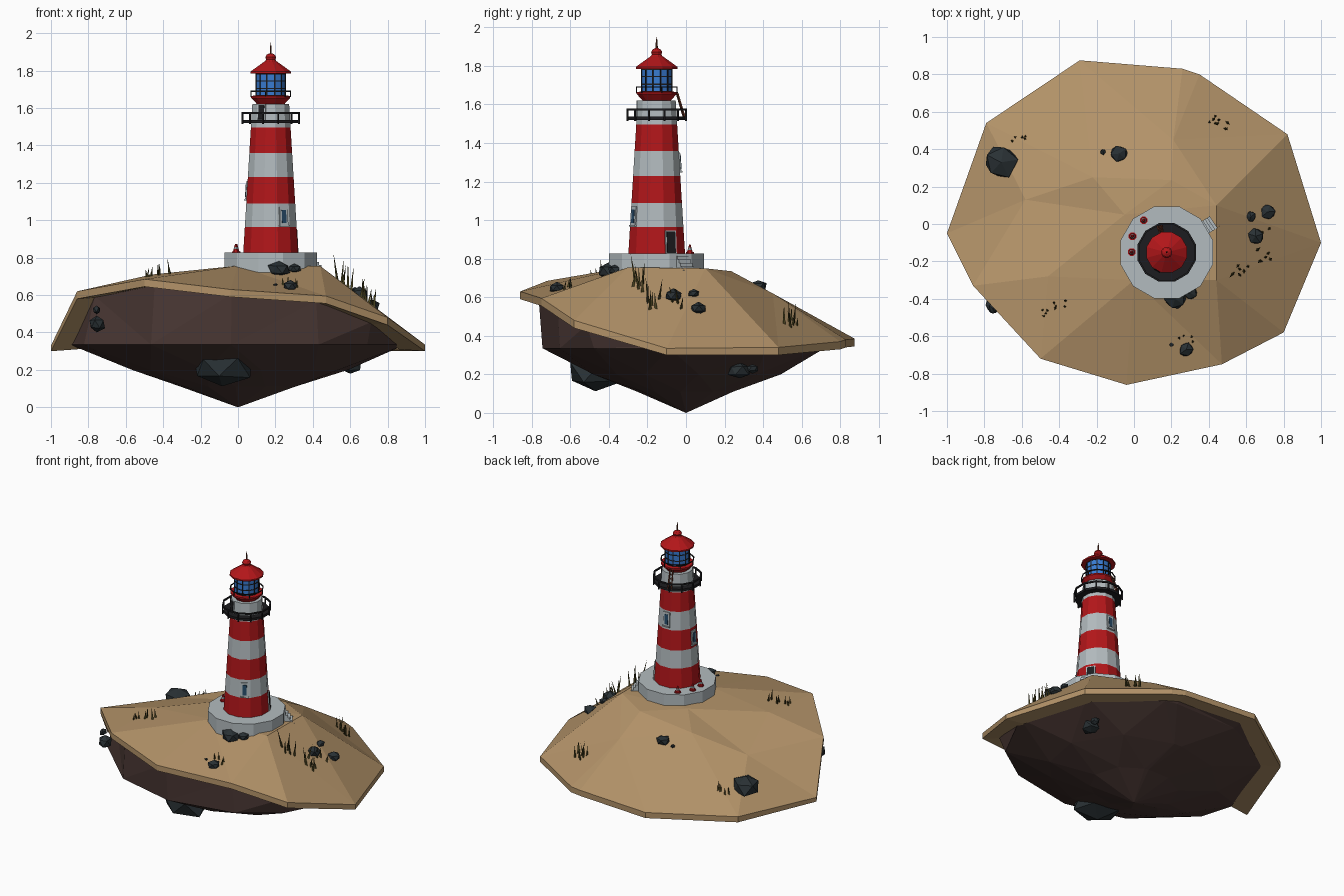
import bpy, bmesh, math, random
from mathutils import Vector, Matrix
from mathutils.geometry import delaunay_2d_cdt
from mathutils.bvhtree import BVHTree

if "Cube" in bpy.data.objects:
    bpy.data.objects.remove(bpy.data.objects["Cube"])

random.seed(4)
CX, CY = 0.175, -0.152          # tower axis
SIDES = 12


def material(name, r, g, b):
    m = bpy.data.materials.new(name)
    m.diffuse_color = (r, g, b, 1)
    m.use_nodes = True
    m.node_tree.nodes["Principled BSDF"].inputs["Base Color"].default_value = m.diffuse_color
    return m


SAND = material("sand", .45, .29, .14)
EARTH = material("earth", .07, .04, .035)
STONE = material("stone", .022, .03, .034)
RED = material("red", .45, .008, .01)
WHITE = material("white", .45, .5, .52)
BLACK = material("black", .012, .012, .014)
BLUE = material("blue", .04, .2, .65)
DARKGLASS = material("dark_glass", .02, .07, .14)
GRASS = material("grass", .06, .05, .012)
RUST = material("rust", .12, .03, .015)


def finish(name, bm, mat):
    bmesh.ops.remove_doubles(bm, verts=bm.verts, dist=1e-5)
    bmesh.ops.recalc_face_normals(bm, faces=bm.faces)
    me = bpy.data.meshes.new(name)
    bm.to_mesh(me)
    me.materials.append(mat)
    ob = bpy.data.objects.new(name, me)
    bpy.context.collection.objects.link(ob)
    return ob


def bridge(bm, a, b):
    n = len(a)
    for i in range(n):
        j = (i + 1) % n
        bm.faces.new((a[i], a[j], b[j], b[i]))


def lathe(bm, profile, closed=False, n=SIDES, x=CX, y=CY):
    rows = []
    for r, z in profile:
        r = max(r, 1e-4)
        rows.append([bm.verts.new((x + r * math.cos((i + .5) * math.tau / n),
                                   y + r * math.sin((i + .5) * math.tau / n), z)) for i in range(n)])
    for a, b in zip(rows, rows[1:]):
        bridge(bm, a, b)
    if closed:
        bridge(bm, rows[-1], rows[0])
    else:
        bm.faces.new(rows[0][::-1])
        bm.faces.new(rows[-1])


def turned(name, profile, mat, **kw):
    bm = bmesh.new()
    lathe(bm, profile, **kw)
    finish(name, bm, mat)


def hoop(bm, r, z, t):
    lathe(bm, [(r - t, z - t), (r + t, z - t), (r + t, z + t), (r - t, z + t)], closed=True)


def radial_box(bm, size, ang, r, z, lean=0):
    # size = depth, width, height; set at a distance from the tower axis
    m = (Matrix.Translation((CX, CY, 0)) @ Matrix.Rotation(math.radians(ang), 4, 'Z')
         @ Matrix.Translation((r, 0, z)) @ Matrix.Rotation(lean, 4, 'Y') @ Matrix.Diagonal((*size, 1)))
    bmesh.ops.create_cube(bm, size=1, matrix=m)


def spike(bm, base, direction, r, length, seg=3):
    d = Vector(direction).normalized()
    m = Matrix.Translation(Vector(base) + d * length / 2) @ d.to_track_quat('Z', 'Y').to_matrix().to_4x4()
    bmesh.ops.create_cone(bm, cap_ends=True, segments=seg, radius1=r, radius2=0, depth=length, matrix=m)


def boulder(bm, loc, sx, sy, sz):
    m = Matrix.Translation(loc) @ Matrix.Diagonal((sx, sy, sz, 1)) @ Matrix.Rotation(random.random() * 6, 4, 'Z')
    for v in bmesh.ops.create_icosphere(bm, subdivisions=1, radius=1, matrix=m)['verts']:
        v.co += (v.co - Vector(loc)) * random.uniform(-.12, .12)


# sand cap: faceted top, thin rim, underside lip
rim = [(-.29, .875, .385), (.26, .83, .38), (.35, .80, .37), (.82, .48, .34), (1, -.10, .335), (.80, -.58, .48),
       (.47, -.75, .595), (-.04, -.86, .63), (-.50, -.72, .685), (-.86, -.33, .62), (-1, -.05, .33), (-.79, .54, .36)]
inner = [(-.46, -.28, .71), (-.58, .13, .59), (-.22, .25, .70), (.21, .45, .62), (.2, .235, .735),
         (.44, .1, .75), (.44, -.3, .755), (0, -.3, .757), (-.05, .05, .75)]
pts = rim + inner
res = delaunay_2d_cdt([Vector(p[:2]) for p in pts], [], [], 0, 1e-5)
bm = bmesh.new()
vs = [bm.verts.new(pts[o[0]]) for o in res[3]]
for f in res[2]:
    bm.faces.new([vs[i] for i in f])
tree = BVHTree.FromBMesh(bm)
order = {o[0]: vs[i] for i, o in enumerate(res[3])}
top = [order[i] for i in range(len(rim))]
low = [(x, y, max(.30, z - .04)) for x, y, z in rim]
lowv = [bm.verts.new(p) for p in low]
lip = [bm.verts.new((x * .86, y * .86, z + .01)) for x, y, z in low]
bridge(bm, top, lowv)
bridge(bm, lowv, lip)
finish("sand_cap", bm, SAND)

# earth underside, tapering to a point
bm = bmesh.new()
rows = [[bm.verts.new((x * .89, y * .89, max(.345, z + .015))) for x, y, z in low]]
for k, z, turn in ((1, .335, 0), (.66, .20, .25), (.34, .11, 0), (.0001, 0, 0)):
    row = []
    for x, y, _ in rim:
        a = math.atan2(y / .87, x) + turn
        row.append(bm.verts.new((.9 * k * math.cos(a), .745 * k * math.sin(a), z)))
    rows.append(row)
for a, b in zip(rows, rows[1:]):
    bridge(bm, a, b)
bmesh.ops.triangulate(bm, faces=bm.faces)
finish("earth_underside", bm, EARTH)


def ground(x, y):
    return tree.ray_cast(Vector((x, y, 3)), Vector((0, 0, -1)))[0].z


# boulders on the sand
bm = bmesh.new()
for x, y, r in ((-.71, .33, .095), (-.08, .375, .047), (-.165, .385, .016), (.715, .065, .046), (.65, -.065, .048),
                (.625, .04, .03), (.22, -.40, .062), (.30, -.37, .038), (.28, -.67, .042), (.2, -.645, .012)):
    boulder(bm, (x, y, ground(x, y) + r * .25), r, r, r * .75)
finish("boulders", bm, STONE)

# boulders stuck in the underside
bm = bmesh.new()
for loc, s in (((-.085, -.47, .21), (.17, .15, .105)), ((-.755, -.43, .445), (.045, .05, .045)),
               ((-.755, -.45, .52), (.022, .03, .022)), ((.6, .28, .22), (.06, .065, .045)),
               ((.62, .345, .23), (.03, .03, .025))):
    boulder(bm, loc, *s)
finish("underside_boulders", bm, STONE)

# grass tufts
bm = bmesh.new()
for x, y, h, n in ((-.39, -.43, .09, 5), (-.46, -.48, .06, 4), (-.62, .46, .07, 5), (.46, .53, .11, 7),
                   (.42, .56, .07, 4), (.69, -.17, .13, 7), (.57, -.25, .14, 6), (.68, -.04, .09, 4), (.28, -.62, .06, 4)):
    for i in range(n):
        gx, gy = x + random.uniform(-.04, .04), y + random.uniform(-.03, .03)
        spike(bm, (gx, gy, ground(gx, gy) - .01),
              (random.uniform(-.2, .2), random.uniform(-.2, .2), 1), .009, h * random.uniform(.6, 1.1))
finish("grass_tufts", bm, GRASS)

# plinth and striped tower
turned("plinth", [(.255, .68), (.255, .828)], WHITE)


def tower_r(z):
    return .152 - .05 * (z - .828) / .792


levels = [.828, .965, 1.09, 1.23, 1.36, 1.495, 1.622]
for i, (a, b) in enumerate(zip(levels, levels[1:])):
    turned(f"tower_band_{i + 1}", [(tower_r(a), a), (tower_r(b), b)], WHITE if i % 2 else RED)

# stairs down from the plinth
bm = bmesh.new()
for i in range(7):
    radial_box(bm, (.02, .075, .06), 33, .245 + i * .0145, .785 - i * .0185)
finish("stairs", bm, WHITE)

# doors and windows on the tower faces
frames, panes, doors = bmesh.new(), bmesh.new(), bmesh.new()
for ang, z in ((-60, 1.02), (180, 1.16), (90, 1.30)):
    r = tower_r(z) * .966
    radial_box(frames, (.014, .05, .10), ang, r, z, -.063)
    radial_box(frames, (.03, .056, .008), ang, r, z - .05, -.063)
    radial_box(panes, (.018, .026, .07), ang, r, z, -.063)
for ang, z, w, h in ((30, .885, .05, .11), (-118, 1.577, .034, .075)):
    r = tower_r(z) * .966
    radial_box(frames, (.012, w + .014, h + .014), ang, r, z, -.063)
    radial_box(doors, (.018, w, h), ang, r, z, -.063)
finish("window_and_door_frames", frames, WHITE)
finish("window_panes", panes, DARKGLASS)
finish("doors", doors, BLACK)

# balcony with railing
bm = bmesh.new()
lathe(bm, [(.10, 1.52), (.152, 1.52), (.152, 1.537), (.10, 1.537)], closed=True)
hoop(bm, .157, 1.573, .005)
for i in range(SIDES):
    radial_box(bm, (.008, .008, .06), 15 + 30 * i, .157, 1.545)
finish("balcony", bm, BLACK)

# ladder from balcony to lantern
bm = bmesh.new()
lean = -.30
for s in (-1, 1):
    radial_box(bm, (.007, .007, .135), 105 + s * 5, .128, 1.60, lean)
for i in range(5):
    radial_box(bm, (.006, .026, .006), 105, .145 - i * .0078, 1.55 + i * .025, lean)
finish("ladder", bm, RUST)

# lantern room
turned("lantern_base", [(.075, 1.62), (.108, 1.655), (.108, 1.665), (.07, 1.668)], RED)
turned("lantern_glass", [(.08, 1.66), (.08, 1.79)], BLUE)
bm = bmesh.new()
for i in range(SIDES):
    radial_box(bm, (.006, .006, .13), 15 + 30 * i, .08, 1.725)
for z in (1.668, 1.705, 1.745, 1.783):
    hoop(bm, .0795, z, .003)
hoop(bm, .109, 1.69, .003)
for i in range(6):
    radial_box(bm, (.005, .005, .03), 15 + 60 * i, .109, 1.675)
finish("lantern_bars", bm, BLACK)

# roof, finial and spire
turned("roof", [(.08, 1.783), (.112, 1.785), (.112, 1.795), (.03, 1.852), (.026, 1.86), (.03, 1.872),
                (.022, 1.885), (.008, 1.892)], RED)
turned("spire", [(.006, 1.88), (.005, 1.92), (.001, 1.95)], RUST, n=6)

# marker cones on the plinth
red, white = bmesh.new(), bmesh.new()
for x, y in ((-.008, -.065), (.052, .02), (-.012, -.15)):
    lathe(red, [(.022, .828), (.022, .834), (.016, .834), (.0125, .846)], n=8, x=x, y=y)
    lathe(white, [(.0125, .846), (.009, .858)], n=8, x=x, y=y)
    lathe(red, [(.009, .858), (.004, .874)], n=8, x=x, y=y)
finish("marker_cones", red, RED)
finish("marker_cone_bands", white, WHITE)
